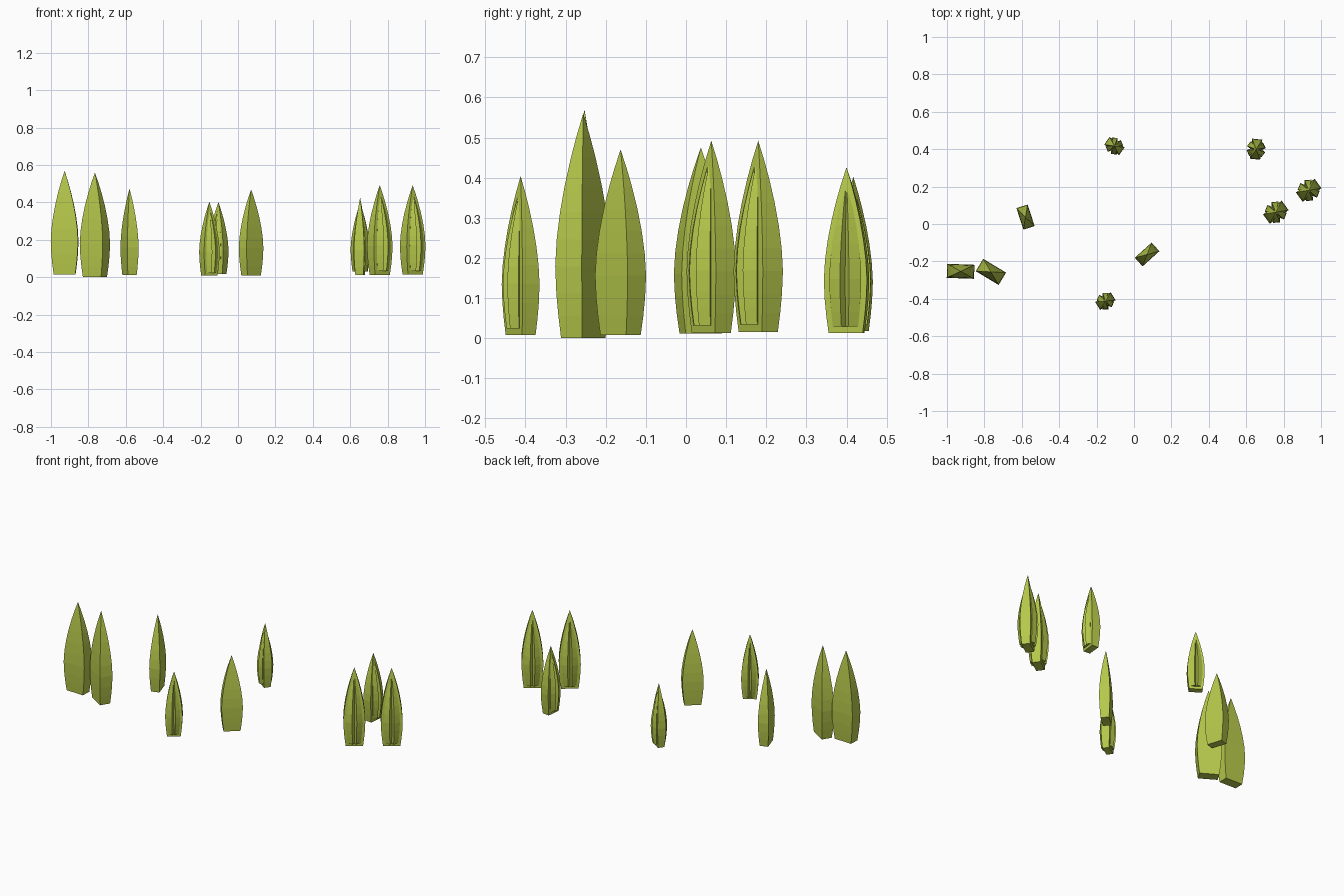
import bpy, bmesh, math
from mathutils import Matrix

if "Cube" in bpy.data.objects:
    bpy.data.objects.remove(bpy.data.objects["Cube"])

mat = bpy.data.materials.new("leaf_green")
mat.diffuse_color = (0.47, 0.58, 0.07, 1)
mat.use_nodes = True
mat.node_tree.nodes["Principled BSDF"].inputs["Base Color"].default_value = mat.diffuse_color


def blade(bm, x, y, z0, z1, length, thick, angle):
    """Four-sided pointed leaf, fattest at about a third of its height."""
    rot = Matrix.Rotation(math.radians(angle), 3, 'Z')
    rings = []
    for h in (0, 0.1, 0.2, 0.32, 0.44, 0.56, 0.68, 0.8, 0.9):
        if h < 0.32:
            f = 1 - 0.21 * ((0.32 - h) / 0.32) ** 1.7
        else:
            f = 1 - ((h - 0.32) / 0.68) ** 1.7
        ring = []
        for sx, sy in ((-1, -1), (1, -1), (1, 1), (-1, 1)):
            p = rot @ Matrix.Identity(3).col[0] * (sx * length * f / 2)
            q = rot @ Matrix.Identity(3).col[1] * (sy * thick * f / 2)
            ring.append(bm.verts.new((x + p.x + q.x, y + p.y + q.y,
                                      z0 + h * (z1 - z0))))
        rings.append(ring)
    tip = bm.verts.new((x, y, z1))
    bm.faces.new(rings[0][::-1])
    for a, b in zip(rings, rings[1:]):
        for i in range(4):
            j = (i + 1) % 4
            bm.faces.new((a[i], a[j], b[j], b[i]))
    for i in range(4):
        bm.faces.new((rings[-1][i], rings[-1][(i + 1) % 4], tip))


def finish(name, bm):
    me = bpy.data.meshes.new(name)
    bm.to_mesh(me)
    bm.free()
    me.materials.append(mat)
    ob = bpy.data.objects.new(name, me)
    bpy.context.collection.objects.link(ob)


# Single leaves: x, y, base, tip, length, thickness, angle
singles = [
    (-0.927, -0.253, 0.015, 0.570, 0.146, 0.075, -2),
    (-0.765, -0.256, 0.000, 0.560, 0.143, 0.077, -31),
    (-0.580, 0.037, 0.012, 0.475, 0.121, 0.063, -72),
    (0.070, -0.163, 0.008, 0.470, 0.121, 0.062, 42),
]
for i, s in enumerate(singles):
    bm = bmesh.new()
    blade(bm, *s)
    finish(f"single_leaf_{i + 1}", bm)

# Leaf clusters: one main leaf crossed by two thinner, shorter ones
clusters = [
    (-0.105, 0.417, 0.018, 0.402, 0.098, 0.050, -35),
    (-0.153, -0.412, 0.008, 0.404, 0.098, 0.050, 32),
    (0.653, 0.400, 0.013, 0.426, 0.108, 0.055, 84),
    (0.758, 0.063, 0.013, 0.492, 0.124, 0.062, 36),
    (0.934, 0.180, 0.015, 0.492, 0.124, 0.062, 36),
]
for i, (x, y, z0, z1, length, thick, ang) in enumerate(clusters):
    bm = bmesh.new()
    blade(bm, x, y, z0, z1, length, thick, ang)
    h = z1 - z0
    for turn in (58, -58):
        blade(bm, x, y, z0 + 0.04 * h, z0 + 0.93 * h,
              length * 0.9, thick * 0.62, ang + turn)
    finish(f"leaf_cluster_{i + 1}", bm)
